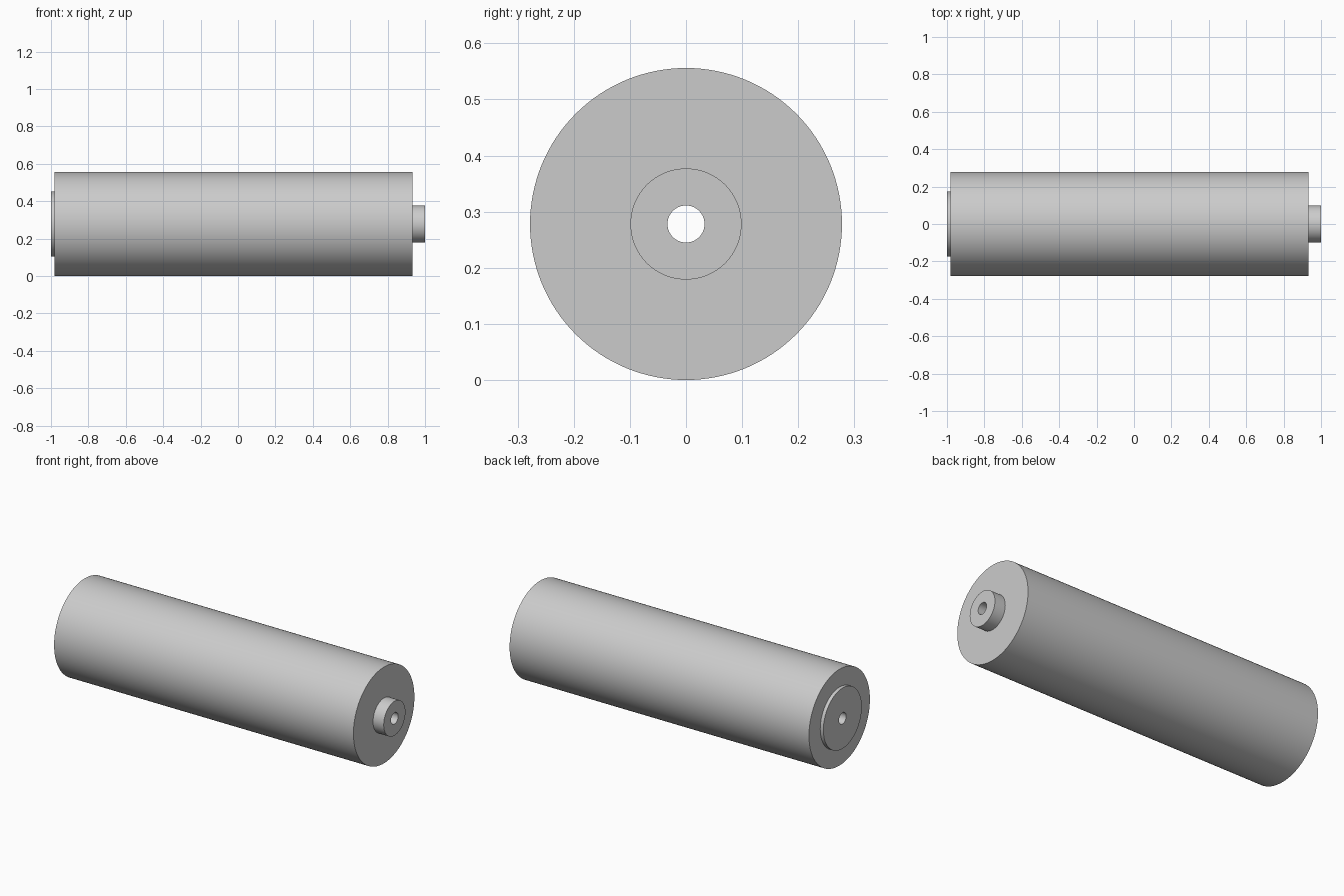
import bpy, bmesh, math

if "Cube" in bpy.data.objects:
    bpy.data.objects.remove(bpy.data.objects["Cube"])

R = 0.278      # roller radius, also the axis height
BORE = 0.033   # through-hole radius
SEG = 128

grey = bpy.data.materials.new("plain grey")
grey.diffuse_color = (0.6, 0.6, 0.6, 1)
grey.use_nodes = True
grey.node_tree.nodes["Principled BSDF"].inputs["Base Color"].default_value = grey.diffuse_color


def lathe_x(name, profile):
    """Spin a closed (x, radius) profile round the roller axis."""
    bm = bmesh.new()
    rings = []
    for i in range(SEG):
        a = 2 * math.pi * i / SEG
        rings.append([bm.verts.new((x, r * math.sin(a), R + r * math.cos(a)))
                      for x, r in profile])
    n = len(profile)
    for i in range(SEG):
        p, q = rings[i], rings[(i + 1) % SEG]
        for j in range(n):
            k = (j + 1) % n
            bm.faces.new((p[j], p[k], q[k], q[j]))
    bmesh.ops.recalc_face_normals(bm, faces=bm.faces)
    mesh = bpy.data.meshes.new(name)
    bm.to_mesh(mesh)
    bm.free()
    mesh.materials.append(grey)
    obj = bpy.data.objects.new(name, mesh)
    bpy.context.collection.objects.link(obj)
    bpy.context.view_layer.objects.active = obj
    obj.select_set(True)
    bpy.ops.object.shade_smooth_by_angle(angle=math.radians(30))
    obj.select_set(False)
    return obj


# Bored roller: shallow wide flange on the left, narrow boss on the right
lathe_x("roller", [
    (-1.0, BORE), (-1.0, 0.175), (-0.98, 0.175), (-0.98, R),
    (0.932, R), (0.932, 0.099), (1.0, 0.099), (1.0, BORE),
])
